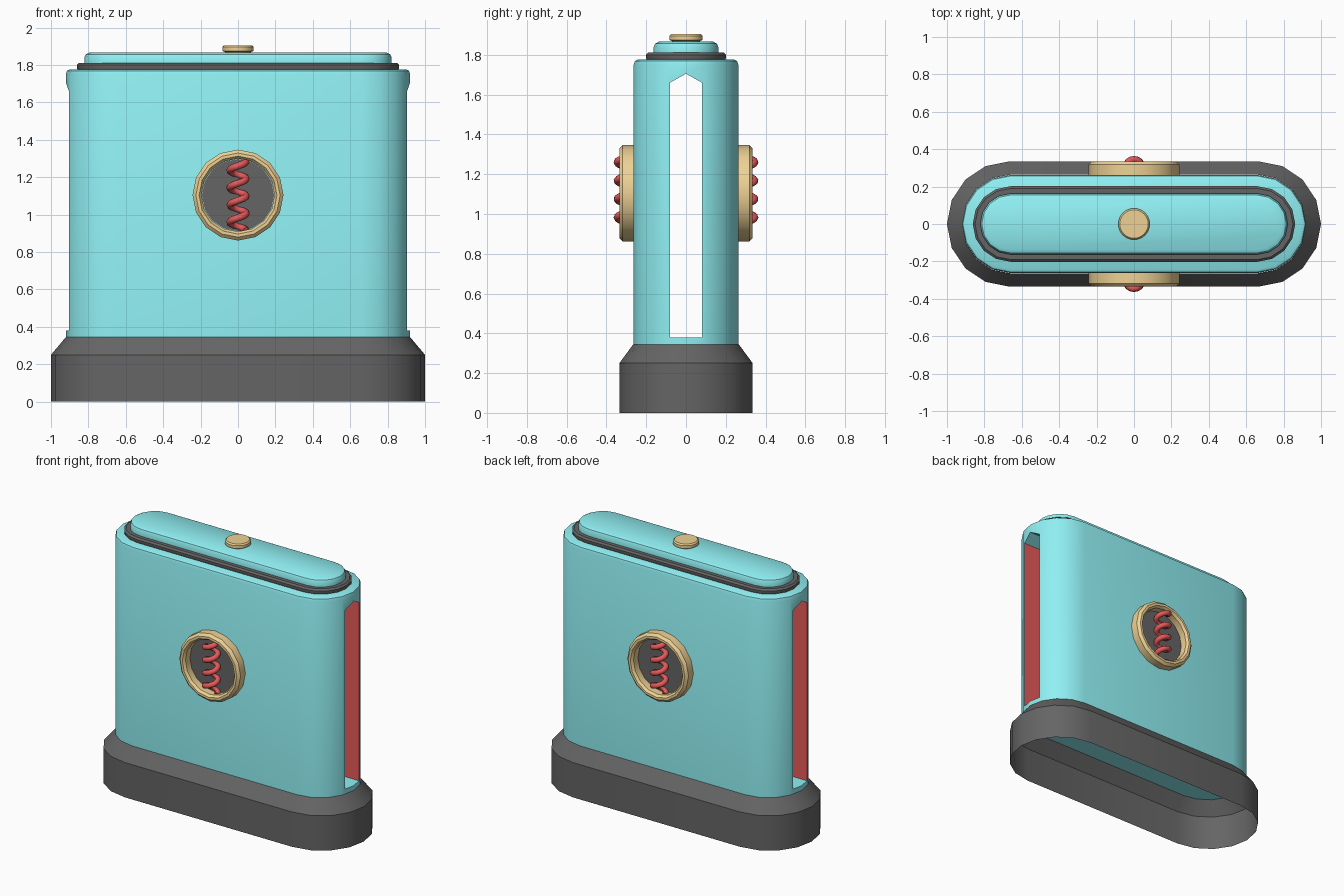
import bpy, bmesh
from math import sin, cos, pi
from mathutils import Matrix

if "Cube" in bpy.data.objects:
    bpy.data.objects.remove(bpy.data.objects["Cube"])


def material(name, rgb):
    m = bpy.data.materials.new(name)
    m.diffuse_color = (*rgb, 1)
    m.use_nodes = True
    m.node_tree.nodes["Principled BSDF"].inputs["Base Color"].default_value = m.diffuse_color
    return m


CYAN = material("cyan", (0.28, 0.87, 0.90))
BLACK = material("black", (0.13, 0.13, 0.13))
GOLD = material("gold", (0.86, 0.64, 0.30))
RED = material("red", (0.80, 0.10, 0.10))


def finish(name, bm, mat, angle=0.6):
    bmesh.ops.recalc_face_normals(bm, faces=bm.faces)
    me = bpy.data.meshes.new(name)
    bm.to_mesh(me)
    bm.free()
    me.materials.append(mat)
    ob = bpy.data.objects.new(name, me)
    bpy.context.collection.objects.link(ob)
    smooth(ob, angle)
    return ob


def smooth(ob, angle=0.6):
    bpy.ops.object.select_all(action='DESELECT')
    ob.select_set(True)
    bpy.context.view_layer.objects.active = ob
    bpy.ops.object.shade_smooth_by_angle(angle=angle)


def stadium(hx, r, z, n=8):
    """Pill outline: half length hx, end radius r."""
    pts = []
    for side, start in ((1, -pi / 2), (-1, pi / 2)):
        for i in range(n + 1):
            a = start + pi * i / n
            pts.append((side * (hx - r) + r * cos(a), r * sin(a), z))
    return pts


def loft(name, rings, mat, bottom=True, top=True, closed=False):
    bm = bmesh.new()
    loops = [[bm.verts.new(p) for p in ring] for ring in rings]
    n = len(loops[0])
    pairs = list(zip(loops, loops[1:])) + ([(loops[-1], loops[0])] if closed else [])
    for a, b in pairs:
        for i in range(n):
            j = (i + 1) % n
            bm.faces.new((a[i], a[j], b[j], b[i]))
    if bottom:
        bm.faces.new(loops[0][::-1])
    if top:
        bm.faces.new(loops[-1])
    return finish(name, bm, mat)


def pill(name, sections, mat, **kw):
    return loft(name, [stadium(*s) for s in sections], mat, **kw)


# Flared hollow foot
pill("base", [(1.0, 0.335, 0), (1.0, 0.335, 0.25), (0.92, 0.265, 0.345)],
     BLACK, bottom=False, top=False)

# Main body with a peaked slot running through both ends
body = pill("body", [(0.92, 0.263, 0.342), (0.92, 0.263, 1.75), (0.915, 0.257, 1.768),
                     (0.90, 0.243, 1.776)], CYAN)
slot = [(-0.08, 0.38), (0.08, 0.38), (0.08, 1.66), (0, 1.705), (-0.08, 1.66)]
cutter = loft("slot_cutter", [[(x, y, z) for y, z in slot] for x in (-1.2, 1.2)], CYAN)
cutter.hide_render = True
mod = body.modifiers.new("slot", 'BOOLEAN')
mod.object = cutter
mod.operation = 'DIFFERENCE'
mod.solver = 'EXACT'
bpy.context.view_layer.objects.active = body
bpy.ops.object.modifier_apply(modifier="slot")
bpy.data.objects.remove(cutter)
body.data.materials.clear()
body.data.materials.append(CYAN)
body.data.materials.append(RED)
# Red side walls inside the slot
for p in body.data.polygons:
    p.material_index = int(abs(p.center.y) < 0.1 and abs(p.normal.y) > 0.98)
smooth(body)

# Gasket and lid
pill("gasket", [(0.855, 0.195, 1.77), (0.862, 0.202, 1.785), (0.862, 0.202, 1.80),
                (0.85, 0.19, 1.811)], BLACK)
pill("lid", [(0.822, 0.163, 1.805), (0.822, 0.163, 1.838), (0.814, 0.155, 1.856),
             (0.795, 0.137, 1.866)], CYAN)


def circle(r, z, n):
    return [(r * cos(2 * pi * i / n), r * sin(2 * pi * i / n), z) for i in range(n)]


# Top button
loft("button", [circle(r, z, 24) for r, z in
                ((0.07, 1.86), (0.07, 1.87), (0.084, 1.874), (0.084, 1.895), (0.076, 1.904))], GOLD)

# Round window with coil, front and back
CZ = 1.104
ring_profile = [(0.243, 0.25), (0.243, 0.318), (0.225, 0.335), (0.208, 0.335),
                (0.195, 0.318), (0.195, 0.25)]
for side, turn in (("front", 0), ("back", pi)):
    spin = Matrix.Rotation(turn, 4, 'Z')
    place = spin @ Matrix.Translation((0, 0, CZ)) @ Matrix.Rotation(pi / 2, 4, 'X')
    ring = loft(side + "_window_ring", [circle(r, d, 16) for r, d in ring_profile],
                GOLD, bottom=False, top=False, closed=True)
    ring.data.transform(place)
    disc = loft(side + "_window_disc", [circle(0.193, d, 16) for d in (0.25, 0.27)], BLACK)
    disc.data.transform(place)

    cu = bpy.data.curves.new(side + "_coil", 'CURVE')
    cu.dimensions = '3D'
    cu.bevel_depth = 0.019
    cu.bevel_resolution = 2
    cu.use_fill_caps = True
    turns, steps = 4, 16
    sp = cu.splines.new('POLY')
    sp.points.add(turns * steps)
    for i, pt in enumerate(sp.points):
        a = 2 * pi * i / steps
        pt.co = (0.043 * cos(a), -0.302 + 0.043 * sin(a), 0.913 + 0.0925 * i / steps, 1)
    coil = bpy.data.objects.new(side + "_coil", cu)
    bpy.context.collection.objects.link(coil)
    bpy.ops.object.select_all(action='DESELECT')
    coil.select_set(True)
    bpy.context.view_layer.objects.active = coil
    bpy.ops.object.convert(target='MESH')
    coil = bpy.context.view_layer.objects.active
    coil.data.transform(spin)
    coil.data.materials.clear()
    coil.data.materials.append(RED)
    smooth(coil, 1.0)
